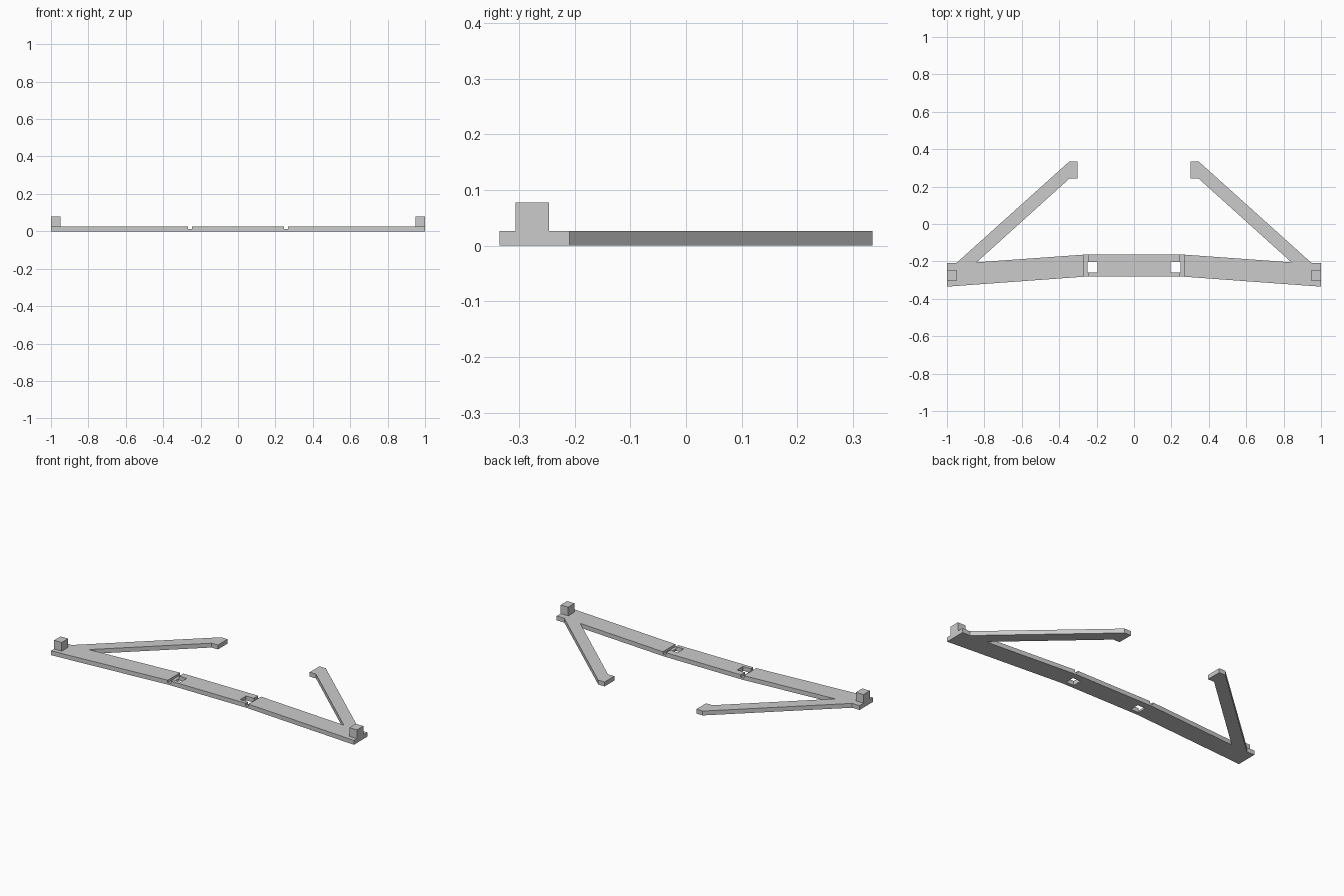
import bpy
import bmesh

if "Cube" in bpy.data.objects:
    bpy.data.objects.remove(bpy.data.objects["Cube"], do_unlink=True)

THICK = 0.026
GROOVE_FLOOR = 0.012

grey = bpy.data.materials.new("light_grey")
grey.use_nodes = True
grey.diffuse_color = (0.6, 0.6, 0.6, 1)
grey.node_tree.nodes["Principled BSDF"].inputs["Base Color"].default_value = (0.6, 0.6, 0.6, 1)


def prism(name, outline, z0, z1):
    """Extrude a flat outline from z0 up to z1."""
    bm = bmesh.new()
    face = bm.faces.new([bm.verts.new((x, y, z0)) for x, y in outline])
    top = bmesh.ops.extrude_face_region(bm, geom=[face])["geom"]
    for v in top:
        if isinstance(v, bmesh.types.BMVert):
            v.co.z = z1
    bmesh.ops.recalc_face_normals(bm, faces=bm.faces)
    mesh = bpy.data.meshes.new(name)
    bm.to_mesh(mesh)
    bm.free()
    mesh.materials.append(grey)
    ob = bpy.data.objects.new(name, mesh)
    bpy.context.collection.objects.link(ob)
    return ob


def box(name, x0, x1, y0, y1, z0, z1):
    return prism(name, [(x0, y0), (x1, y0), (x1, y1), (x0, y1)], z0, z1)


def cut(target, cutter):
    """Subtract the cutter from the target and discard it."""
    cutter.hide_render = True
    mod = target.modifiers.new("cut", "BOOLEAN")
    mod.operation = "DIFFERENCE"
    mod.solver = "EXACT"
    mod.object = cutter
    bpy.context.view_layer.objects.active = target
    bpy.ops.object.modifier_apply(modifier=mod.name)
    bpy.data.objects.remove(cutter, do_unlink=True)


# Bent crossbar with a hooked arm at each end: left half, then mirrored
half = [
    (0.257, -0.281), (1.0, -0.335), (1.0, -0.209), (0.95, -0.209),
    (0.345, 0.335), (0.303, 0.335), (0.303, 0.243), (0.345, 0.243),
    (0.842, -0.205), (0.257, -0.163),
]
outline = half + [(-x, y) for x, y in reversed(half)]
frame = prism("crossbar_with_arms", outline, 0, THICK)

for side, label in ((1, "left"), (-1, "right")):
    # Shallow groove across the bar at the bend
    cut(frame, box("groove_cutter", side * 0.247, side * 0.267, -0.32, -0.12, GROOVE_FLOOR, 0.1))
    # Rectangular through slot beside the groove
    cut(frame, box("slot_cutter", side * 0.196, side * 0.248, -0.259, -0.203, -0.1, 0.1))
    # Upright block on the end of the bar
    box(label + "_end_post", side * 0.95, side * 1.0, -0.306, -0.246, THICK, 0.078)
